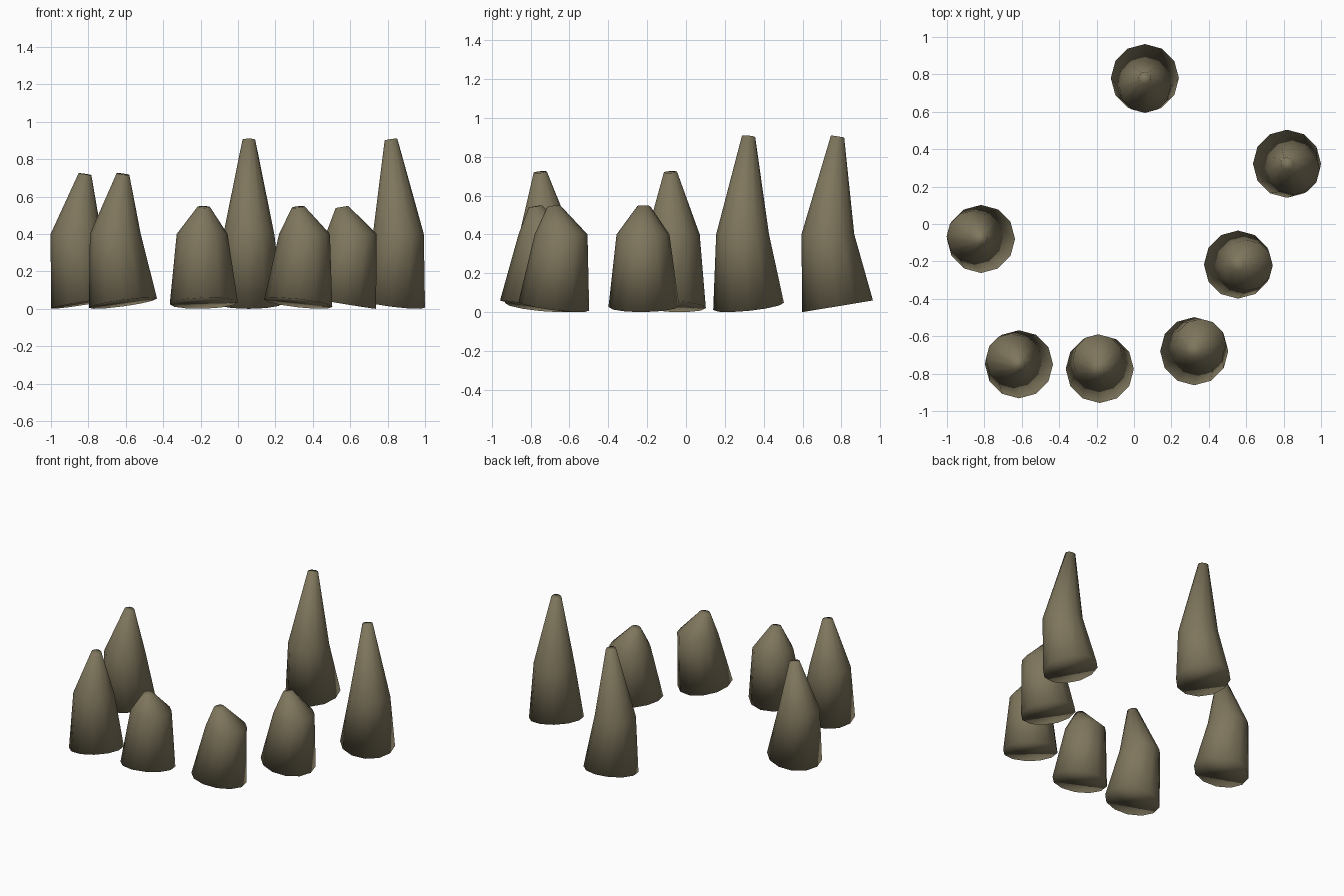
import bpy
import bmesh
import math
from mathutils import Vector

cube = bpy.data.objects.get("Cube")
if cube:
    bpy.data.objects.remove(cube, do_unlink=True)

SIDES = 12
BASE_R, WAIST_R, TIP_R = 0.182, 0.136, 0.034
WAIST_Z, LEAN, TILT = 0.40, 0.05, 0.165

stone = bpy.data.materials.new("olive brown stone")
stone.use_nodes = True
colour = (0.21, 0.18, 0.108, 1)
stone.diffuse_color = colour
bsdf = stone.node_tree.nodes["Principled BSDF"]
bsdf.inputs["Base Color"].default_value = colour
bsdf.inputs["Roughness"].default_value = 0.9


def ring(bm, centre, radius, z, lean, slope):
    """Ring of vertices whose plane slopes along the lean direction."""
    verts = []
    for i in range(SIDES):
        a = math.tau * i / SIDES
        off = Vector((math.cos(a), math.sin(a))) * radius
        p = centre + off
        verts.append(bm.verts.new((p.x, p.y, z + slope * off.dot(lean))))
    return verts


def spike(name, x, y, height, lean_degrees):
    """Standing stone: tilted foot, level waist shifted sideways, blunt tip."""
    a = math.radians(lean_degrees)
    lean = Vector((math.cos(a), math.sin(a)))
    foot = Vector((x, y))
    bm = bmesh.new()
    rings = [
        ring(bm, foot, BASE_R, BASE_R * TILT, lean, -TILT),
        ring(bm, foot + lean * LEAN, WAIST_R, WAIST_Z, lean, 0),
        ring(bm, foot, TIP_R, height - TIP_R * TILT, lean, TILT),
    ]
    for low, high in zip(rings, rings[1:]):
        for i in range(SIDES):
            j = (i + 1) % SIDES
            bm.faces.new((low[i], low[j], high[j], high[i]))
    bm.faces.new(rings[0][::-1])
    bm.faces.new(rings[-1])
    for f in bm.faces:
        f.smooth = True
    mesh = bpy.data.meshes.new(name)
    bm.to_mesh(mesh)
    bm.free()
    mesh.materials.append(stone)
    bpy.context.collection.objects.link(bpy.data.objects.new(name, mesh))


# Open circle of spikes: tall, medium and short
TALL, MEDIUM, SHORT = 0.91, 0.726, 0.55
spike("tall_spike_back", 0.058, 0.78, TALL, -90)
spike("tall_spike_left", 0.818, 0.322, TALL, -38)
spike("short_spike_left", 0.556, -0.217, SHORT, -5)
spike("short_spike_front_left", 0.322, -0.68, SHORT, 48)
spike("short_spike_front", -0.183, -0.775, SHORT, 100)
spike("medium_spike_front_right", -0.615, -0.75, MEDIUM, 145)
spike("medium_spike_right", -0.818, -0.08, MEDIUM, 163)
